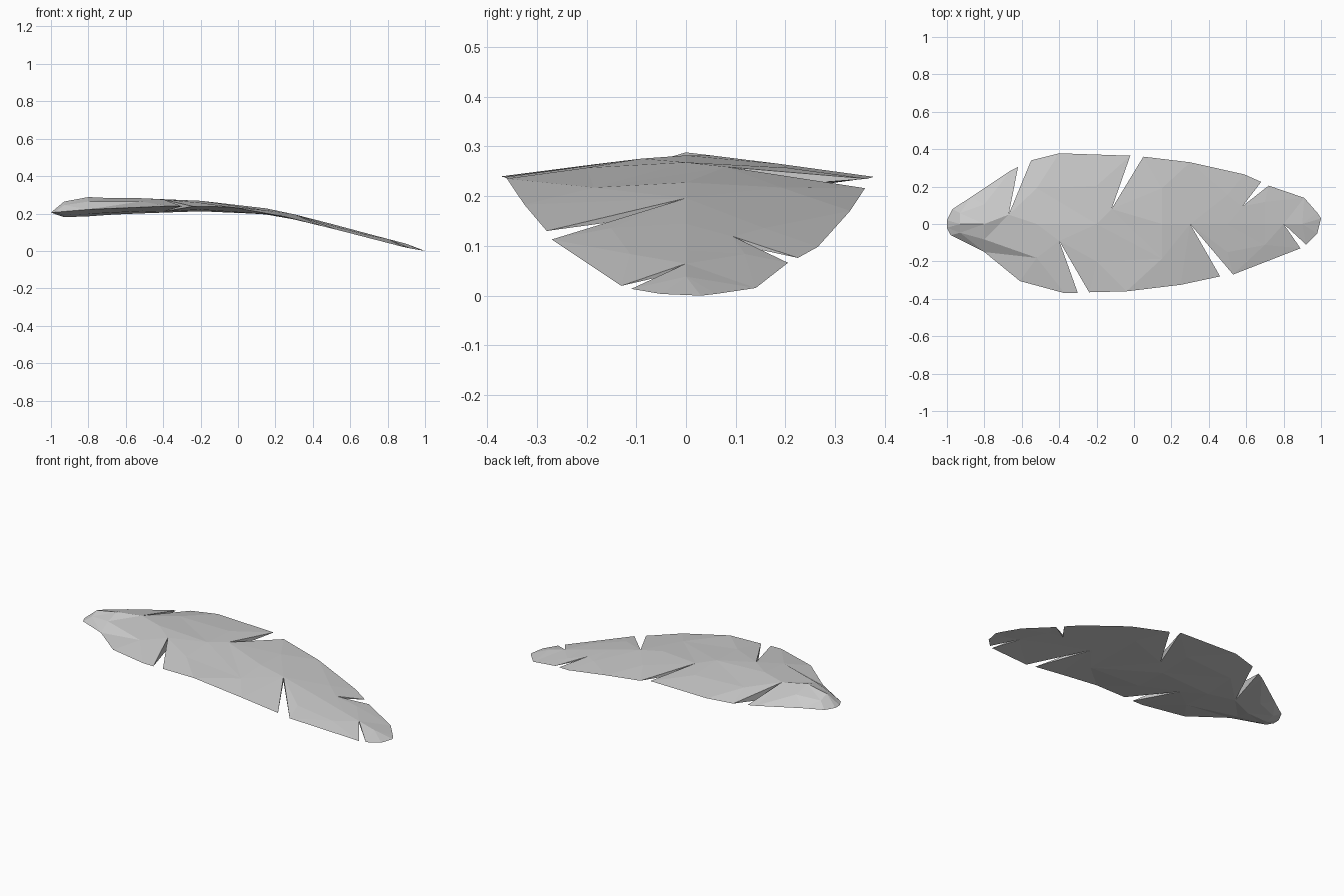
import bpy
import bmesh
from mathutils import Vector
from mathutils.geometry import delaunay_2d_cdt

cube = bpy.data.objects.get("Cube")
if cube:
    bpy.data.objects.remove(cube, do_unlink=True)

# Leaf rim, split where each tear cuts in; a tear tip follows each segment but the last
rim_segments = [
    [(-1, -.02), (-1, .02), (-.97, .08), (-.87, .145), (-.66, .285), (-.62, .305)],
    [(-.55, .34), (-.4, .378), (-.02, .365)],
    [(.05, .36), (.3, .33), (.59, .265), (.68, .225)],
    [(.72, .205), (.91, .14), (.98, .06), (1, .03), (.98, -.05), (.92, -.11)],
    [(.89, -.13), (.53, -.27)],
    [(.46, -.28), (.25, -.325), (-.04, -.36), (-.24, -.365)],
    [(-.3, -.37), (-.37, -.37), (-.61, -.305), (-.8, -.15), (-.98, -.06)],
]
tear_tips = [(-.67, .05), (-.12, .08), (.58, .095), (.8, 0), (.3, 0), (-.4, -.09)]

# Side profiles along the length: crown of the top, rim, keel of the underside
crown = [(-1, .215), (-.94, .262), (-.8, .288), (-.3, .277), (0, .25),
         (.2, .22), (.4, .172), (.6, .117), (1, .012)]
edge = [(-1, .205), (-.8, .222), (-.37, .24), (-.02, .235), (.05, .216),
        (.25, .183), (.46, .13), (.72, .066), (.9, .017), (1, 0)]
keel = [(-1, .2), (-.94, .18), (-.8, .185), (-.3, .213), (0, .21),
        (.2, .19), (.4, .147), (.6, .1), (1, 0)]


def sample(curve, x):
    """Linear interpolation along a profile."""
    if x <= curve[0][0]:
        return curve[0][1]
    for (xa, va), (xb, vb) in zip(curve, curve[1:]):
        if x <= xb:
            return va + (vb - va) * (x - xa) / max(xb - xa, 1e-6)
    return curve[-1][1]


rim = [p for segment in rim_segments for p in segment]
sides = {s: sorted((x, abs(y)) for x, y in rim if y * s > 0) for s in (1, -1)}


def half_width(x, side):
    return max(sample(sides[side], x), .02)


def height(x, y, profile):
    """Bulge from the rim towards the crown or keel."""
    t = min(abs(y) / half_width(x, 1 if y >= 0 else -1), 1)
    base = sample(edge, x)
    return base + (sample(profile, x) - base) * (1 - t ** 1.7)


# Closed outline, anticlockwise
outline = []
for i, segment in enumerate(rim_segments):
    outline += segment + tear_tips[i:i + 1]
outline.reverse()
count = len(outline)

# Facet corners inside the leaf: a midrib and a row on each side
points = list(outline)
for x in (-.93, -.8, -.52, -.2, .15, .5, .7, .9):
    points.append((x, 0))
    if x < .9:
        points += [(x, s * .55 * half_width(x, s)) for s in (1, -1)]

flat, _, triangles, origins, _, _ = delaunay_2d_cdt(
    [Vector(p) for p in points], [], [list(range(count))], 1, 1e-5)
on_rim = [any(k < count and points[k] in rim for k in o) for o in origins]

# Top and underside share the rim and part inside it
bm = bmesh.new()
top, under = [], []
for p, shared in zip(flat, on_rim):
    if shared:
        v = bm.verts.new((p.x, p.y, sample(edge, p.x)))
        top.append(v)
        under.append(v)
    else:
        top.append(bm.verts.new((p.x, p.y, height(p.x, p.y, crown))))
        under.append(bm.verts.new((p.x, p.y, height(p.x, p.y, keel))))

used = {}
for tri in triangles:
    for a, b in zip(tri, tri[1:] + tri[:1]):
        used[(a, b)] = True
    for layer, order in ((top, tri), (under, tri[::-1])):
        corners = [layer[i] for i in order]
        if not bm.faces.get(corners):
            bm.faces.new(corners)

# Thin walls inside the tears
for a, b in used:
    if (b, a) not in used:
        ring = list(dict.fromkeys((top[b], top[a], under[a], under[b])))
        if len(ring) > 2:
            bm.faces.new(ring)

bmesh.ops.delete(bm, geom=[v for v in bm.verts if not v.link_faces], context='VERTS')
bmesh.ops.recalc_face_normals(bm, faces=bm.faces[:])

mesh = bpy.data.meshes.new("leaf")
bm.to_mesh(mesh)
bm.free()
leaf = bpy.data.objects.new("leaf", mesh)
bpy.context.collection.objects.link(leaf)

# Plain light grey
grey = bpy.data.materials.new("light_grey")
grey.use_nodes = True
colour = (.6, .6, .6, 1)
grey.diffuse_color = colour
grey.node_tree.nodes["Principled BSDF"].inputs["Base Color"].default_value = colour
mesh.materials.append(grey)
